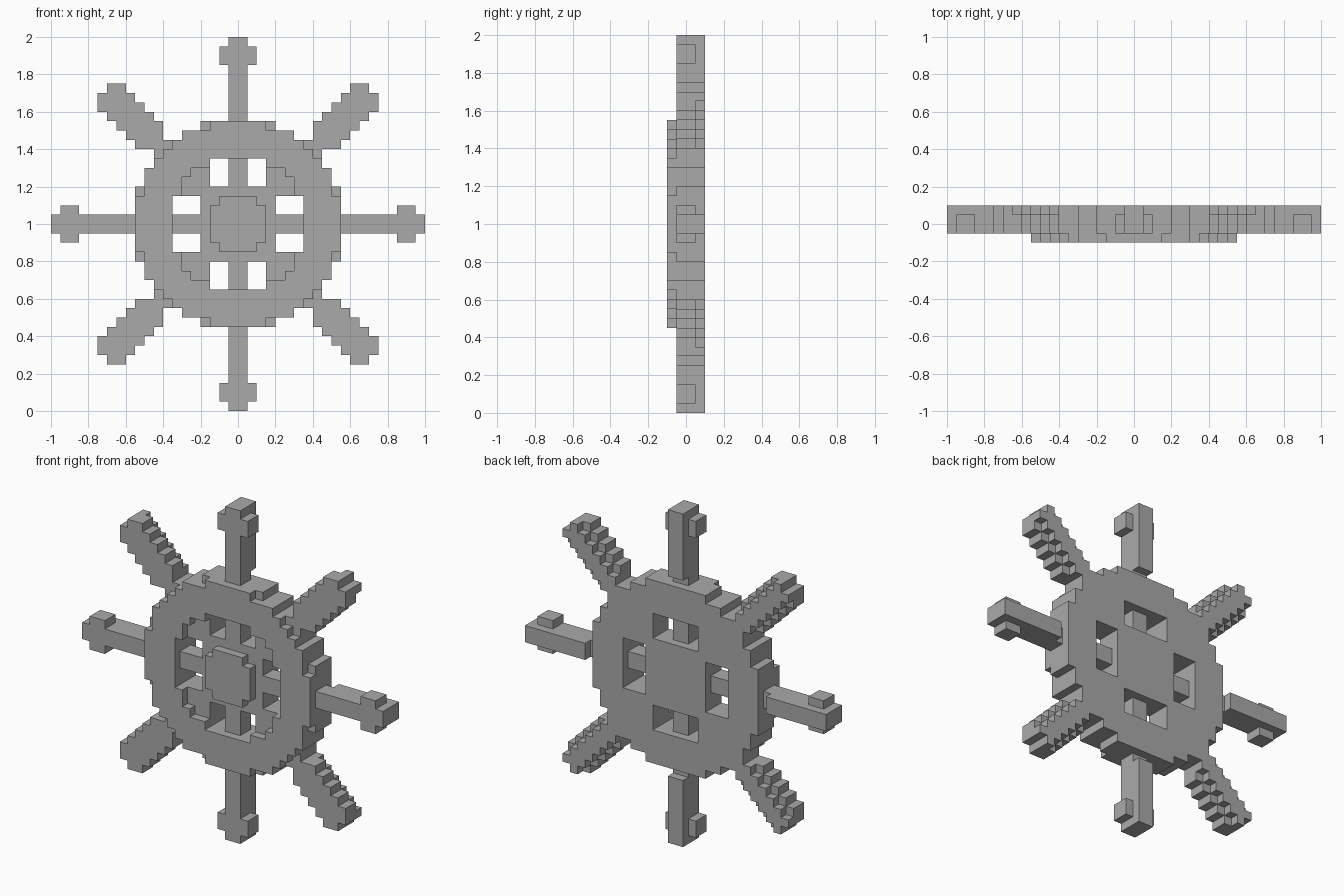
import bpy, bmesh, math
from mathutils import Vector

cube = bpy.data.objects.get("Cube")
if cube:
    bpy.data.objects.remove(cube, do_unlink=True)

U = 0.05  # block size
N = 20    # blocks from the centre to a handle tip

mat = bpy.data.materials.new("plain grey")
mat.use_nodes = True
grey = (0.4, 0.4, 0.4, 1)
mat.diffuse_color = grey
mat.node_tree.nodes["Principled BSDF"].inputs["Base Color"].default_value = grey


def part_at(i, y, k):
    """Name of the part that fills a block, or None."""
    # fold all eight directions onto one wedge
    p, q = (max(v, -1 - v) for v in (i, k))
    a, b = min(p, q), max(p, q)
    r = math.hypot(a + 0.5, b + 0.5)
    front, back = y == -2, y == 1
    # raised front plates
    if front:
        if b < 3 and a + b < 4:
            return "hub"
        return "rim" if 7.2 < r <= 11 else None
    # hub and rim body, with windows between them
    if b < 4:
        return "hub"
    if r <= 11.4 and (a > 2 or b > 6):
        return "rim"
    # straight spokes with a cross-shaped knob
    if a == 0 and (b > 11 or not back):
        return "straight_spokes"
    if a == 1 and b in (17, 18) and not back:
        return "straight_spokes"
    # stepped diagonal handles, slimmer at the back
    if 8 <= a and b <= 14 and a < 14 and b - a <= (1 if back else 2):
        return "diagonal_handles"
    return None


# Sort the blocks into parts
blocks = {}
for i in range(-N, N):
    for y in range(-2, 2):
        for k in range(-N, N):
            name = part_at(i, y, k)
            if name:
                blocks[i, y, k] = name


def build_part(name):
    """Outer skin of all blocks of one part, flat areas merged."""
    bm = bmesh.new()
    for cell, owner in blocks.items():
        if owner != name:
            continue
        centre = Vector(cell) + Vector((0.5, 0.5, 0.5))
        for axis in range(3):
            for sign in (-1, 1):
                n = Vector((0, 0, 0))
                n[axis] = sign
                if tuple(int(c + d) for c, d in zip(cell, n)) in blocks:
                    continue
                s = Vector((0, 0, 0))
                s[(axis + 1) % 3] = 0.5
                t = n.cross(s)
                mid = centre + n * 0.5
                corners = (mid - s - t, mid + s - t, mid + s + t, mid - s + t)
                bm.faces.new([bm.verts.new(c * U + Vector((0, 0, 1))) for c in corners])
    bmesh.ops.remove_doubles(bm, verts=bm.verts, dist=U / 50)
    bmesh.ops.dissolve_limit(bm, angle_limit=0.02, verts=bm.verts, edges=bm.edges)
    mesh = bpy.data.meshes.new(name)
    bm.to_mesh(mesh)
    bm.free()
    mesh.materials.append(mat)
    bpy.context.collection.objects.link(bpy.data.objects.new(name, mesh))


for part in ("hub", "rim", "straight_spokes", "diagonal_handles"):
    build_part(part)
